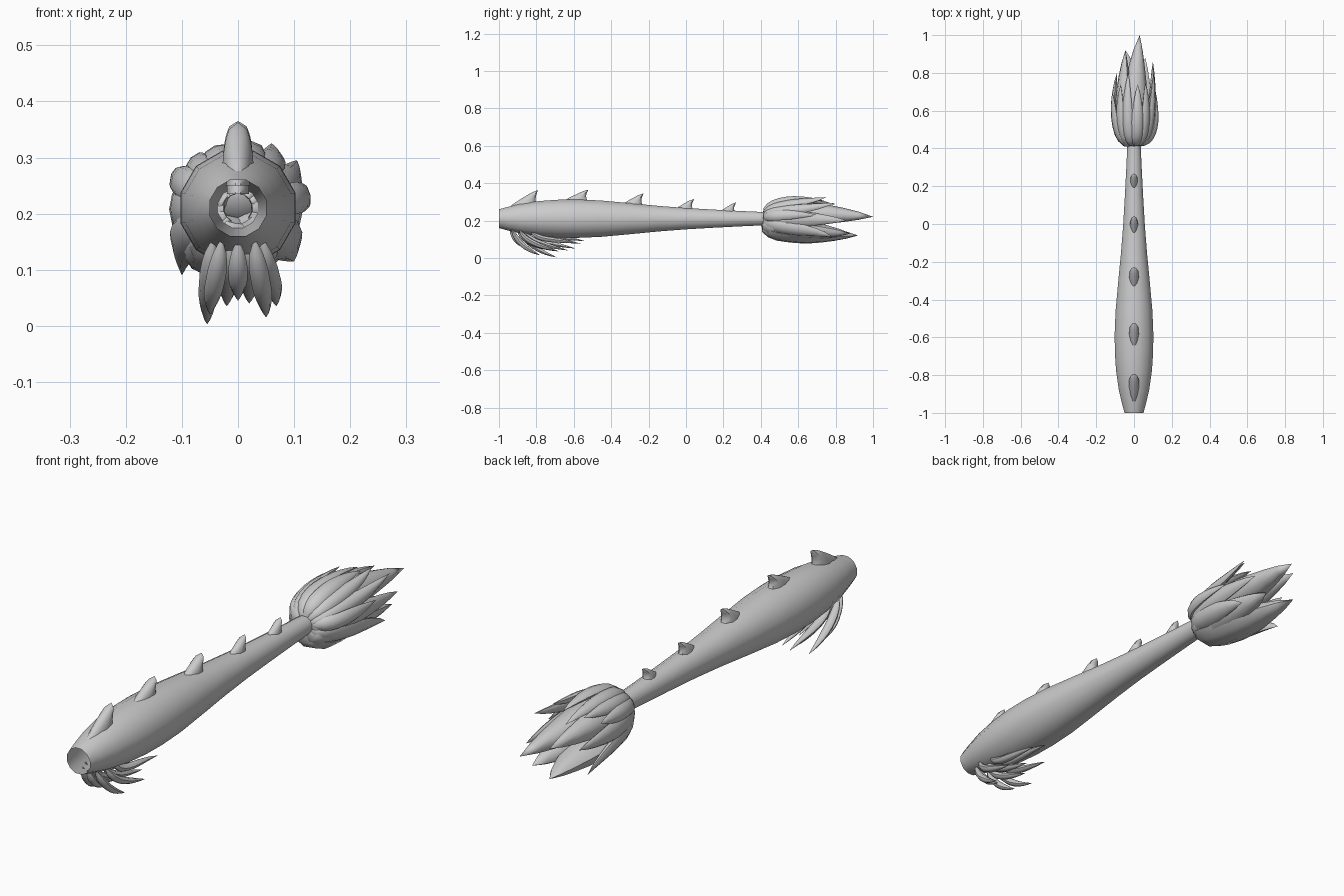
import bpy, bmesh, math
from mathutils import Vector

if "Cube" in bpy.data.objects:
    bpy.data.objects.remove(bpy.data.objects["Cube"])

grey = bpy.data.materials.new("plain grey")
grey.diffuse_color = (0.6, 0.6, 0.6, 1)
grey.use_nodes = True
grey.node_tree.nodes["Principled BSDF"].inputs["Base Color"].default_value = grey.diffuse_color
ZC = 0.21  # height of the tail axis


def loft(name, rings, cap_start=False, tip=None):
    """Skin a list of rings, optionally closing the start and ending in a point."""
    bm = bmesh.new()
    loops = [[bm.verts.new(p) for p in r] for r in rings]
    n = len(loops[0])
    for a, b in zip(loops, loops[1:]):
        for i in range(n):
            bm.faces.new((a[i], a[(i + 1) % n], b[(i + 1) % n], b[i]))
    if cap_start:
        bm.faces.new(loops[0])
    if tip is not None:
        t = bm.verts.new(tip)
        for i in range(n):
            bm.faces.new((loops[-1][i], loops[-1][(i + 1) % n], t))
    bmesh.ops.recalc_face_normals(bm, faces=bm.faces)
    me = bpy.data.meshes.new(name)
    bm.to_mesh(me)
    bm.free()
    me.materials.append(grey)
    ob = bpy.data.objects.new(name, me)
    bpy.context.collection.objects.link(ob)
    bpy.context.view_layer.objects.active = ob
    ob.select_set(True)
    bpy.ops.object.shade_smooth_by_angle(angle=math.radians(50))
    ob.select_set(False)
    return ob


def leaf(name, p0, p1, p2, p3, out, width, thick, steps=10, sides=8):
    """Pointed lock of hair swept along a bezier, flattened along 'out'."""
    p0, p1, p2, p3, out = map(Vector, (p0, p1, p2, p3, out))
    rings = []
    for k in range(steps):
        t = k / steps
        s = 1 - t
        c = p0 * s**3 + p1 * 3 * s * s * t + p2 * 3 * s * t * t + p3 * t**3
        d = ((p1 - p0) * s * s + (p2 - p1) * 2 * s * t + (p3 - p2) * t * t).normalized()
        side = d.cross(out).normalized()
        up = side.cross(d)
        r = 0.2 * s + 0.95 * math.sin(math.pi * t ** 0.85) ** 0.8
        r = min(r, 1.0)
        rings.append([c + side * (width * r * math.cos(a)) + up * (thick * r * math.sin(a))
                      for a in (2 * math.pi * i / sides for i in range(sides))])
    return loft(name, rings, True, p3)


# Tail body: hollow tube, open at the front
profile = [(-1, .052), (-.95, .066), (-.88, .083), (-.78, .098), (-.68, .105), (-.58, .106),
           (-.46, .101), (-.3, .086), (-.15, .071), (0, .059), (.15, .05), (.3, .042), (.43, .036)]
loft("tail_body", [[(r * math.cos(a), y, ZC + r * math.sin(a))
                    for a in (2 * math.pi * (i + .5) / 12 for i in range(12))] for y, r in profile])

# Back spines: front slopes up to a hooked tip, back is steep
for i, (y0, y1, base, top, w) in enumerate([
        (-.95, -.79, .27, .363, .028), (-.665, -.52, .30, .365, .026), (-.36, -.225, .275, .345, .026),
        (-.075, .045, .25, .315, .021), (.165, .27, .235, .297, .02)]):
    rings = []
    for k in range(7):
        t = k / 7
        front = y0 + (y1 - y0 - .012) * t ** 1.15
        back = y1 - .012 * math.sin(math.pi * t)
        h = (back - front) / 2
        ww = w * math.sqrt(1 - t * t * 0.9)
        rings.append([(ww * math.cos(a) * (1 + .3 * math.sin(a)), (front + back) / 2 + h * math.sin(a),
                       base + (top - base) * t)
                      for a in (2 * math.pi * j / 10 for j in range(10))])
    loft(f"back_spine_{i + 1}", rings, True, (0, y1 - .003, top))


# End tuft: locks fan out of the tail end, bulge, and close to points
def tuft_lock(i, ang, bulge, tip, width, thick, ymid=.68):
    a = math.radians(ang)
    o = Vector((math.cos(a), 0, math.sin(a)))
    c = Vector((0, 0, ZC))
    leaf(f"tuft_lock_{i}", c + o * .025 + Vector((0, .415, 0)), c + o * bulge + Vector((0, .43, 0)),
         c + o * bulge + Vector((0, ymid, 0)), tip, o, width, thick)


tuft = [
    # large inner locks
    (90, .03, (.03, 1, .22), .068, .062, .75),
    (-100, .085, (-.045, .92, .12), .085, .055, .72),
    (-60, .07, (.06, .88, .13), .065, .05, .7),
    (150, .07, (-.045, .92, .24), .055, .045, .7),
    # outer locks, right
    (0, .10, (.10, .86, .20), .042, .022, .68),
    (25, .105, (.105, .80, .295), .03, .02, .64),
    (-30, .105, (.10, .78, .115), .04, .022, .66),
    (50, .105, (.06, .75, .325), .028, .018, .64),
    (10, .125, (.115, .70, .23), .028, .015, .56),
    # outer locks, top
    (80, .115, (.02, .74, .305), .032, .018, .62),
    (110, .115, (-.03, .80, .285), .03, .018, .64),
    # outer locks, left
    (135, .11, (-.07, .74, .30), .03, .018, .62),
    (155, .115, (-.115, .70, .275), .03, .018, .6),
    (180, .115, (-.09, .80, .20), .042, .02, .66),
    (205, .115, (-.10, .76, .09), .04, .02, .64),
    (230, .12, (-.07, .72, .10), .035, .018, .62),
]
for i, args in enumerate(tuft):
    tuft_lock(i + 1, *args)

# Beard under the front: locks hang down and sweep backwards
beard = [(-.03, -.93, -.05, -.79, .02), (.03, -.93, .05, -.78, .015), (0, -.94, 0, -.83, .045),
         (-.045, -.89, -.055, -.69, .003), (.045, -.89, .068, -.68, .035), (-.012, -.90, -.02, -.69, .035),
         (.02, -.87, .02, -.63, .04), (-.035, -.85, -.04, -.59, .05), (.035, -.83, .04, -.56, .075),
         (0, -.82, 0, -.54, .09)]
for i, (x0, y0, x1, y1, z1) in enumerate(beard):
    z0 = .15
    leaf(f"beard_lock_{i + 1}", (x0, y0, z0), (x0 * 1.2, y0 + .03, z0 - .065),
         (x1, (y0 + y1) / 2, z1 + .03), (x1, y1, z1), (x0 * 4, -.5, -1), .017, .014)
